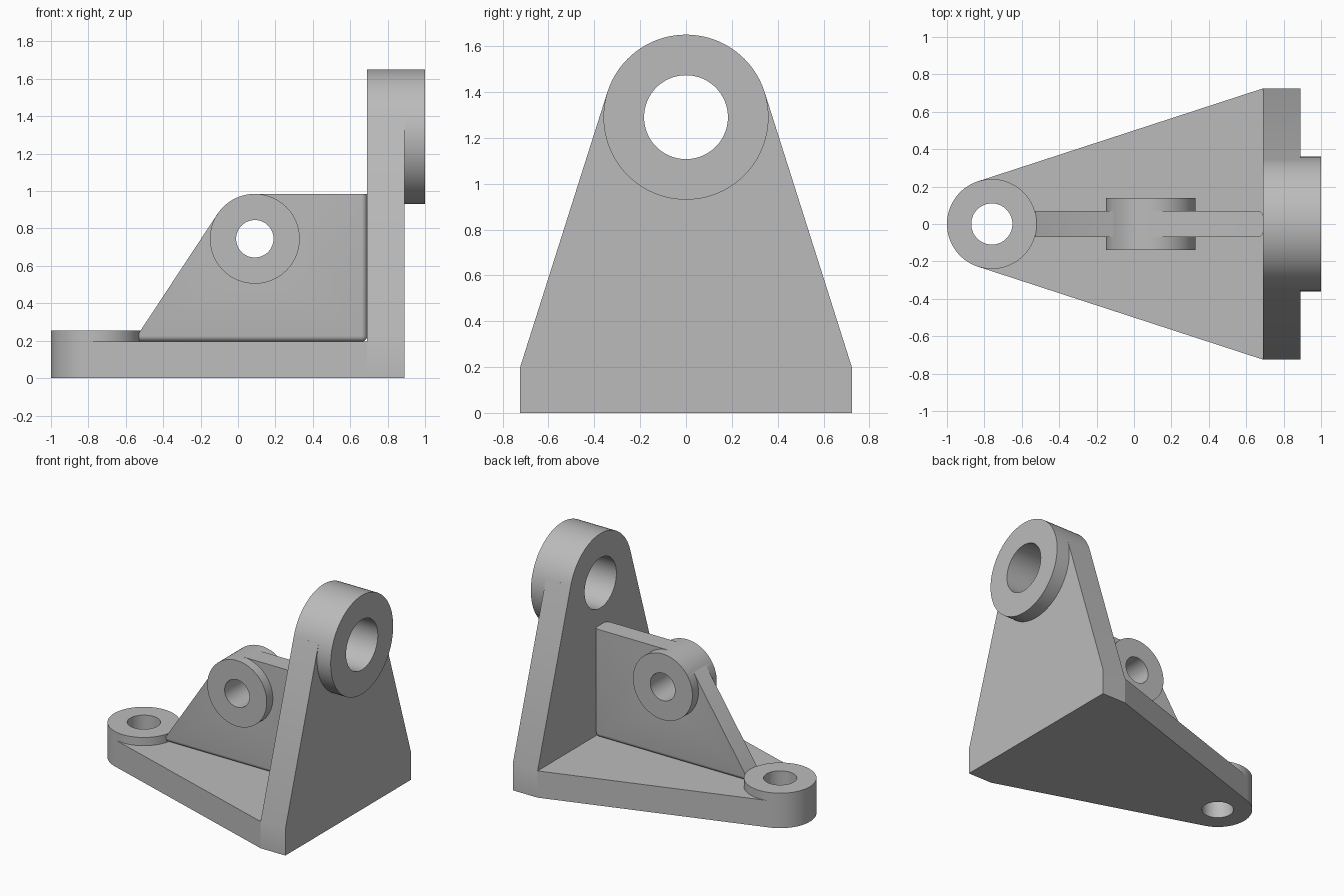
import bpy, bmesh, math
from mathutils import Vector

cube = bpy.data.objects.get("Cube")
if cube:
    bpy.data.objects.remove(cube, do_unlink=True)

SEGMENTS = 96
grey = bpy.data.materials.new("plain grey")
grey.use_nodes = True
colour = (0.5, 0.5, 0.5, 1)
grey.diffuse_color = colour
grey.node_tree.nodes["Principled BSDF"].inputs["Base Color"].default_value = colour

# How a flat profile (u, v) and extrusion depth w map to x, y, z
AXES = {
    "x": lambda u, v, w: (w, u, v),
    "y": lambda u, v, w: (u, w, v),
    "z": lambda u, v, w: (u, v, w),
}


def prism(name, points, axis, low, high, round_edge=None, radius=0.03):
    """Extrude a profile along an axis, optionally rounding chosen edges."""
    bm = bmesh.new()
    verts = [bm.verts.new(AXES[axis](u, v, low)) for u, v in points]
    face = bm.faces.new(verts)
    extruded = bmesh.ops.extrude_face_region(bm, geom=[face])["geom"]
    moved = [g for g in extruded if isinstance(g, bmesh.types.BMVert)]
    bmesh.ops.translate(bm, verts=moved, vec=AXES[axis](0, 0, high - low))
    bmesh.ops.recalc_face_normals(bm, faces=bm.faces)
    if round_edge:
        edges = [e for e in bm.edges if round_edge(e)]
        bmesh.ops.bevel(bm, geom=edges, offset=radius, segments=6,
                        profile=0.5, affect="EDGES")
    mesh = bpy.data.meshes.new(name)
    bm.to_mesh(mesh)
    bm.free()
    mesh.materials.append(grey)
    obj = bpy.data.objects.new(name, mesh)
    bpy.context.collection.objects.link(obj)
    return obj


def disc(name, centre, radius, axis, low, high):
    turn = [2 * math.pi * i / SEGMENTS for i in range(SEGMENTS)]
    points = [(centre[0] + radius * math.cos(t), centre[1] + radius * math.sin(t))
              for t in turn]
    return prism(name, points, axis, low, high)


def tangent(point, centre, radius, side):
    """Point where a line from an outside point touches a circle."""
    d = Vector(point) - Vector(centre)
    angle = math.atan2(d.y, d.x) + side * math.acos(radius / d.length)
    return (centre[0] + radius * math.cos(angle), centre[1] + radius * math.sin(angle))


def combine(obj, other, operation):
    mod = obj.modifiers.new(operation.lower(), "BOOLEAN")
    mod.operation, mod.solver, mod.object = operation, "EXACT", other
    bpy.ops.object.select_all(action="DESELECT")
    obj.select_set(True)
    bpy.context.view_layer.objects.active = obj
    bpy.ops.object.modifier_apply(modifier=mod.name)
    bpy.data.objects.remove(other, do_unlink=True)


def lug(plate, centre, outer, hole, axis, low, high):
    """Add a round boss to a plate and drill it through."""
    combine(plate, disc("boss", centre, outer, axis, low, high), "UNION")
    combine(plate, disc("drill", centre, hole, axis, low - 0.1, high + 0.1), "DIFFERENCE")
    bpy.ops.object.shade_smooth_by_angle(angle=math.radians(30))


FLOOR, WALL, BACK, HALF = 0.195, 0.69, 0.89, 0.725

# Tapered base plate with a raised round foot
foot, foot_r = (-0.76, 0), 0.24
tx, ty = tangent((WALL, HALF), foot, foot_r, 1)
base = prism("base_plate", [(tx, -ty), (WALL, -HALF), (WALL, HALF), (tx, ty)],
             "z", 0, FLOOR)
lug(base, foot, foot_r, 0.11, "z", 0, 0.255)

# Upright wall tapering into a thick bearing ring
ring, ring_r = (0, 1.29), 0.36
ty, tz = tangent((HALF, FLOOR), ring, ring_r, 1)
wall = prism("upright_wall", [(-HALF, 0), (HALF, 0), (HALF, FLOOR), (ty, tz),
                              (-ty, tz), (-HALF, FLOOR)], "x", WALL, BACK)
lug(wall, ring, ring_r, 0.183, "x", WALL, 1.0)

# Central rib, rounded where it meets the base and the wall
eye, eye_r = (0.09, 0.745), 0.24
toe = (-0.56, FLOOR)
top = eye[1] + eye_r


def meets_neighbour(edge):
    a, b = (v.co for v in edge.verts)
    on_floor = max(abs(a.z - FLOOR), abs(b.z - FLOOR)) < 1e-4
    on_wall = max(abs(a.x - WALL), abs(b.x - WALL)) < 1e-4
    runs_across = abs(a.y - b.y) > 1e-4
    return (on_floor and on_wall) if runs_across else (on_floor or on_wall)


rib = prism("centre_rib", [toe, (WALL, FLOOR), (WALL, top), (eye[0], top),
                           tangent(toe, eye, eye_r, -1)],
            "y", -0.07, 0.07, meets_neighbour)
lug(rib, eye, eye_r, 0.1, "y", -0.14, 0.14)
